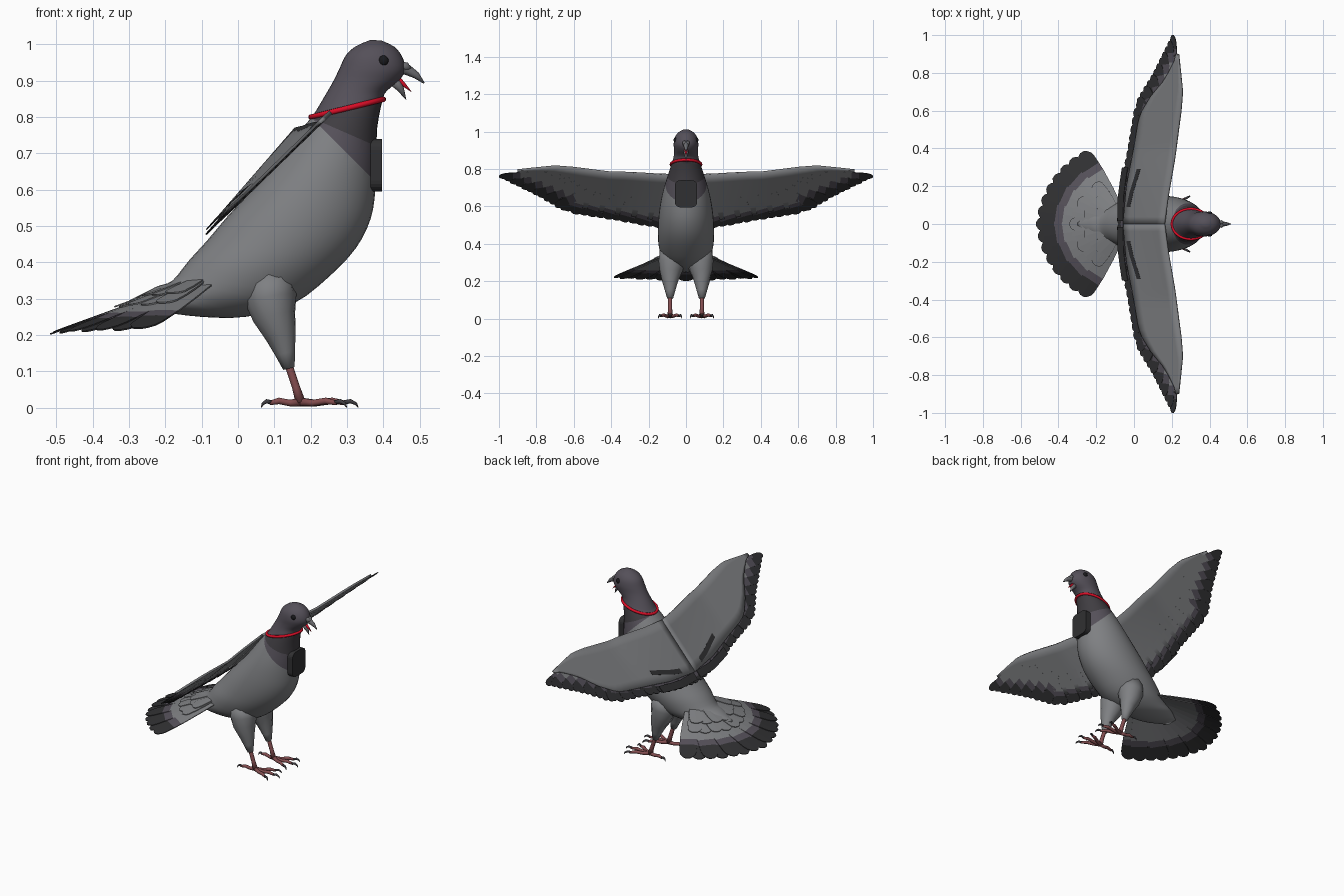
import bpy, bmesh, math
from mathutils import Vector

cube = bpy.data.objects.get("Cube")
if cube:
    bpy.data.objects.remove(cube)


def material(name, rgb):
    m = bpy.data.materials.new(name)
    m.use_nodes = True
    m.diffuse_color = (*rgb, 1)
    m.node_tree.nodes["Principled BSDF"].inputs["Base Color"].default_value = (*rgb, 1)
    return m


grey = material("body grey", (0.21, 0.215, 0.225))
plum = material("plum grey", (0.09, 0.08, 0.1))
dark = material("feather black", (0.03, 0.03, 0.032))
band = material("neck shadow grey", (0.05, 0.046, 0.053))
red = material("collar red", (0.7, 0.004, 0.02))
pink = material("leg pink", (0.23, 0.075, 0.08))
horn = material("beak grey", (0.15, 0.15, 0.16))
black = material("eye black", (0.01, 0.01, 0.012))
FEATHER = [grey, plum, dark]


def finish(bm, name, mats, smooth=True, thickness=0):
    bmesh.ops.recalc_face_normals(bm, faces=bm.faces)
    mesh = bpy.data.meshes.new(name)
    bm.to_mesh(mesh)
    bm.free()
    ob = bpy.data.objects.new(name, mesh)
    bpy.context.collection.objects.link(ob)
    for m in mats:
        mesh.materials.append(m)
    if smooth:
        mesh.polygons.foreach_set("use_smooth", [True] * len(mesh.polygons))
    if thickness:
        mod = ob.modifiers.new("thickness", "SOLIDIFY")
        mod.thickness = thickness
        mod.offset = 0
    return ob


def loft(bm, rings, closed=False):
    rows = [[bm.verts.new(p) for p in ring] for ring in rings]
    n = len(rows[0])
    pairs = list(zip(rows, rows[1:])) + ([(rows[-1], rows[0])] if closed else [])
    for a, b in pairs:
        for i in range(n):
            bm.faces.new((a[i], a[(i + 1) % n], b[(i + 1) % n], b[i]))
    if not closed:
        bm.faces.new(rows[0])
        bm.faces.new(rows[-1])


def tube(bm, path, radii, closed=False, sides=12):
    pts = [Vector(p) for p in path]
    rings = []
    for i, p in enumerate(pts):
        if closed:
            d = pts[(i + 1) % len(pts)] - pts[i - 1]
        else:
            d = pts[min(i + 1, len(pts) - 1)] - pts[max(i - 1, 0)]
        q = d.to_track_quat("Z", "Y")
        rings.append([p + q @ Vector((radii[i] * math.cos(a), radii[i] * math.sin(a), 0))
                      for a in (math.tau * k / sides for k in range(sides))])
    loft(bm, rings, closed)


def tube_object(name, path, radii, mat, closed=False):
    bm = bmesh.new()
    tube(bm, path, radii, closed)
    return finish(bm, name, [mat])


def lerp_table(table, t):
    for (a, va), (b, vb) in zip(table, table[1:]):
        if t <= b:
            return va + (vb - va) * (t - a) / (b - a)
    return table[-1][1]


def catmull(a, b, c, d, t):
    return (b * 2 + (c - a) * t + (a * 2 - b * 5 + c * 4 - d) * t * t
            + (b * 3 - a - c * 3 + d) * t ** 3) / 2


# Head, neck and body: (back x, back z, front x, front z, half width)
stations = [Vector(s) for s in (
    (.365, 1.012, .395, 1.01, .012), (.325, .995, .43, .993, .042), (.297, .97, .452, .965, .06),
    (.28, .935, .46, .93, .066), (.263, .90, .443, .90, .064), (.24, .86, .41, .872, .066),
    (.203, .80, .398, .848, .078), (.155, .745, .383, .77, .1), (.095, .665, .381, .68, .125),
    (.03, .59, .378, .60, .14), (-.03, .525, .365, .52, .148), (-.085, .46, .325, .44, .15),
    (-.135, .405, .25, .36, .145), (-.18, .35, .15, .285, .125), (-.22, .335, .02, .25, .1),
    (-.25, .32, -.1, .25, .08), (-.3, .295, -.2, .262, .035))]


def body_ring(s, n=36, grow=0):
    c = Vector((s[0] + s[2], 0, s[1] + s[3])) / 2
    a = Vector((s[2] - s[0], 0, s[3] - s[1])) / 2
    a += a.normalized() * grow
    return [c + a * math.cos(t) + Vector((0, (s[4] + grow) * math.sin(t), 0))
            for t in (math.tau * k / n for k in range(n))]


rings = []
last = len(stations) - 1
for i in range(last):
    q = [stations[max(0, min(last, i + k))] for k in (-1, 0, 1, 2)]
    rings += [body_ring(catmull(*q, t / 3)) for t in range(3)]
rings.append(body_ring(stations[last]))
bm = bmesh.new()
loft(bm, rings)
collar_p, collar_n = Vector((.203, 0, .8)), Vector((-.048, 0, .195))
band_p, band_n = Vector((.22, 0, .79)), Vector((.07, 0, .16))
chest_p, chest_n = Vector((.38, 0, .62)), Vector((1, 0, 1))
for p, n in ((collar_p, collar_n), (band_p, band_n), (chest_p, chest_n)):
    bmesh.ops.bisect_plane(bm, geom=bm.verts[:] + bm.edges[:] + bm.faces[:], plane_co=p, plane_no=n)
for f in bm.faces:
    c = f.calc_center_median()
    if (c - chest_p).dot(chest_n) > 0:
        in_band = (c - band_p).dot(band_n) > 0 > (c - collar_p).dot(collar_n)
        f.material_index = 2 if in_band else 1
finish(bm, "body", [grey, plum, band])

# Collar and chest pouch
path = body_ring(stations[6], grow=0.002)
tube_object("collar", path, [.0075] * len(path), red, closed=True)
bm = bmesh.new()
bmesh.ops.create_cube(bm, size=1)
for v in bm.verts:
    v.co = Vector((.38 + v.co.x * .032, v.co.y * .12, .667 + v.co.z * .145))
bmesh.ops.bevel(bm, geom=[e for e in bm.edges if abs(e.verts[0].co.x - e.verts[1].co.x) > .01],
                offset=.03, segments=5, affect="EDGES", profile=.5)
finish(bm, "chest_pouch", [dark], smooth=False)

# Beak and tongue
tube_object("upper_beak", [(.435, 0, .937), (.465, 0, .93), (.49, 0, .915), (.512, 0, .893)],
            [.021, .015, .01, .002], horn)
tube_object("lower_beak", [(.425, 0, .905), (.447, 0, .878), (.462, 0, .848)], [.018, .01, .001], horn)
tube_object("tongue", [(.43, 0, .912), (.455, 0, .89), (.476, 0, .87)], [.01, .006, .001], red)
bm = bmesh.new()
for s in (1, -1):
    tube(bm, [(.447, s * .008, .942), (.463, s * .008, .938), (.475, s * .006, .93)], [.011, .012, .004])
finish(bm, "beak_cere", [horn])


# A flat rounded feather laid on a surface, banded by distance from its tip
def feather(bm, root, tip, width, surf, bands=(0, 0), lift=0):
    root, tip = Vector(root), Vector(tip)
    d = tip - root
    length = d.length
    side = Vector((-d.y, d.x)).normalized() * width / 2
    cuts = {0, .3, .6, .85, .92, .97, 1} | {1 - b / length for b in bands}
    rows, ts = [], sorted(cuts)
    for t in ts:
        w = .55 + .45 * min(1, t * 2)
        if t > .85:
            w *= max(.25, math.sqrt(max(0, 1 - ((t - .85) / .15) ** 2)))
        p = root + d * t
        rows.append([bm.verts.new((q.x, q.y, surf(q.x, q.y) + lift))
                     for q in (p - side * w, p, p + side * w)])
    for i in range(len(rows) - 1):
        left = (1 - (ts[i] + ts[i + 1]) / 2) * length
        for k in (0, 1):
            f = bm.faces.new((rows[i][k], rows[i][k + 1], rows[i + 1][k + 1], rows[i + 1][k]))
            f.material_index = 2 if left < bands[0] else 1 if left < bands[1] else 0


# Wings
LEAD = [(0, .16), (.15, .18), (.35, .215), (.6, .248), (.7, .256), (.8, .246), (.9, .235), (1, .22)]
TRAIL = [(0, -.09), (.2, -.072), (.4, -.033), (.6, .0), (.68, .03), (.8, .105), (.9, .155), (1, .205)]


def wing_z(x, y):
    slope = 1.15 - .18 * min(1, abs(y) / .4)
    return .475 + slope * (x + .09)


def strip(bm, path, width, surf, lift, index):
    rows = [[bm.verts.new((x + k * width / 2, y, surf(x + k * width / 2, y) + lift)) for k in (-1, 1)]
            for x, y in path]
    for a, b in zip(rows, rows[1:]):
        bm.faces.new((a[0], a[1], b[1], b[0])).material_index = index


for s, label in ((1, "left"), (-1, "right")):
    bm = bmesh.new()
    rows = []
    for i in range(25):
        y = .9 * i / 24
        inset = .035 + .045 * max(0, min(1, (y - .55) / .2))
        a, b = lerp_table(LEAD, y), lerp_table(TRAIL, y) + inset
        b = min(b, a - .01)
        xs = [a + (b - a) * k / 6 for k in range(7)]
        rows.append([bm.verts.new((x, s * y, wing_z(x, y) + .004)) for x in xs])
    for a, b in zip(rows, rows[1:]):
        for k in range(6):
            bm.faces.new((a[k], a[k + 1], b[k + 1], b[k]))
    finish(bm, label + "_wing", FEATHER, thickness=.012)

    bm = bmesh.new()
    for i in range(15):
        y = .03 + .61 * i / 14
        x = lerp_table(TRAIL, y)
        wide = .022 + .014 * i / 14 + .006 * (i % 2)
        feather(bm, (x + .13, s * max(.01, y - .04)), (x, s * y), .062, wing_z,
                (wide, wide + .02), -.002 * (i % 2))
    for i in range(12):
        t = i / 11
        y = .67 + .33 * t
        x = lerp_table(TRAIL, y)
        root = (.13 + .095 * t, s * (y - .2 - .1 * t))
        feather(bm, root, (x, s * y), .046 - .014 * t, wing_z, (.065 + .01 * (i % 2), .115), -.002 * (i % 2))
    finish(bm, label + "_flight_feathers", FEATHER, smooth=False, thickness=.004)

    bm = bmesh.new()
    strip(bm, [(-.072, s * .015), (-.07, s * .14), (-.06, s * .22), (-.048, s * .3)], .03, wing_z, .012, 2)
    strip(bm, [(-.03, s * .09), (-.012, s * .17), (.01, s * .24), (.025, s * .29)], .02, wing_z, .012, 2)
    finish(bm, label + "_wing_bars", FEATHER, smooth=False, thickness=.003)


# Tail fan with covert feathers
def tail_z(x, y):
    return .382 - .362 * math.hypot(x + .03, y)


def fan(bm, count, spread, inner, outer, width, bands, lift):
    for i in range(count):
        a = math.radians(spread) * (2 * i / (count - 1) - 1)
        r = outer - .035 * abs(a)
        feather(bm, (-.03 - inner * math.cos(a), inner * math.sin(a)),
                (-.03 - r * math.cos(a), r * math.sin(a)), width, tail_z, bands, lift - .003 * (i % 2))


bm = bmesh.new()
fan(bm, 15, 57, .1, .487, .092, (.095, .135), 0)
fan(bm, 9, 50, .12, .31, .07, (0, 0), .008)
fan(bm, 7, 46, .1, .25, .07, (0, 0), .014)
finish(bm, "tail_fan", FEATHER, smooth=False, thickness=.004)

# Eyes, thighs, shanks, toes and claws
for s, label in ((1, "left"), (-1, "right")):
    bm = bmesh.new()
    bmesh.ops.create_uvsphere(bm, u_segments=16, v_segments=10, radius=.014)
    for v in bm.verts:
        v.co = Vector((.4 + v.co.x, s * .058 + v.co.y * .6, .955 + v.co.z))
    finish(bm, label + "_eye", [black])

    y = s * .085
    tube_object(label + "_thigh", [(.08, s * .07, .36), (.09, s * .075, .3), (.1, s * .082, .25),
                (.117, y, .2), (.13, y, .15), (.14, y, .108)],
                [.07, .072, .06, .043, .028, .016], grey)
    tube_object(label + "_shank", [(.135, y, .13), (.145, y, .1), (.16, y, .055), (.172, y, .015)],
                [.011, .011, .011, .014], pink)
    toes, claws = bmesh.new(), bmesh.new()
    for dx, dy in ((.125, 0), (.1, .05), (.1, -.05), (-.085, .01)):
        def at(t, z):
            return (.172 + dx * t, y + s * dy * t, z)
        tube(toes, [at(0, .016), at(.35, .013), at(.7, .019), at(1, .013)], [.012, .009, .009, .006])
        tube(claws, [at(.96, .015), at(1.1, .018), at(1.22, .011), at(1.27, .001)], [.006, .006, .004, .001])
    finish(toes, label + "_toes", [pink])
    finish(claws, label + "_claws", [band])
